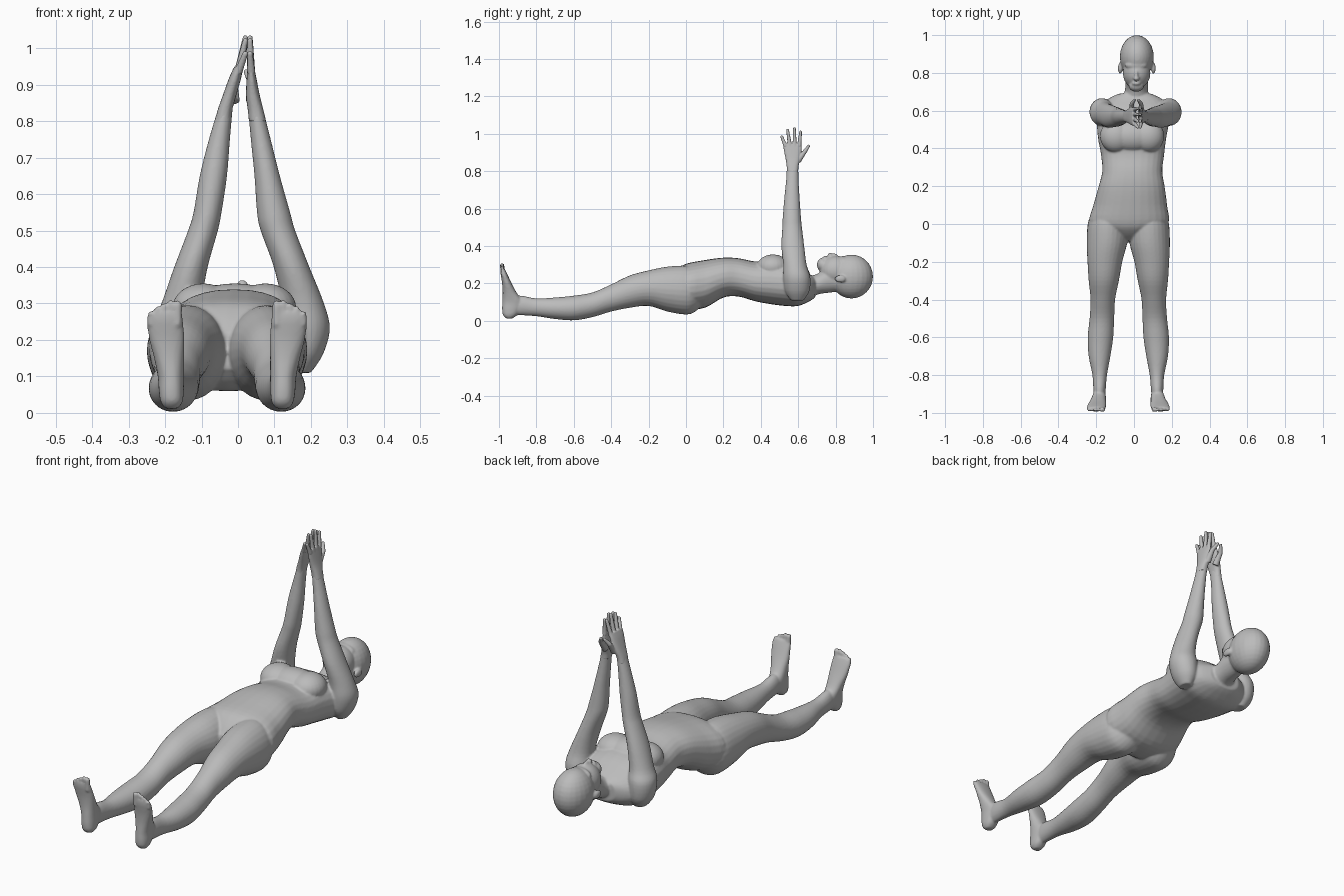
import bpy, bmesh, math
from mathutils import Vector, Matrix

skin = bpy.data.materials.new("plain_grey")
skin.diffuse_color = (0.5, 0.5, 0.5, 1)
HIP_X = -0.03   # mirror plane of the legs


def spline(rows, steps=4):
    """Catmull-Rom interpolation of section rows."""
    out = []
    for i in range(len(rows) - 1):
        p0, p1 = rows[max(i - 1, 0)], rows[i]
        p2, p3 = rows[i + 1], rows[min(i + 2, len(rows) - 1)]
        for s in range(steps):
            t = s / steps
            out.append([0.5 * (2*b + (c - a)*t + (2*a - 5*b + 4*c - d)*t*t
                               + (3*b - a - 3*c + d)*t**3)
                        for a, b, c, d in zip(p0, p1, p2, p3)])
    return out + [rows[-1]]


def loft(bm, axis, rows, power=2.0, mirror=False, n=28):
    """Skin oval sections: (position on axis, x0, x1, other0, other1)."""
    rings = []
    for a, x0, x1, v0, v1 in spline(rows):
        ring = []
        for k in range(n):
            c, s = math.cos(2*math.pi*k/n), math.sin(2*math.pi*k/n)
            x = (x0+x1)/2 + (x1-x0)/2 * math.copysign(abs(c)**(2/power), c)
            v = (v0+v1)/2 + (v1-v0)/2 * math.copysign(abs(s)**(2/power), s)
            if mirror:
                x = 2*HIP_X - x
            ring.append(bm.verts.new((x, a, v) if axis == 'y' else (x, v, a)))
        rings.append(ring)
    faces = [bm.faces.new(rings[0]), bm.faces.new(rings[-1])]
    for r, q in zip(rings, rings[1:]):
        for k in range(n):
            faces.append(bm.faces.new((r[k], r[(k+1) % n], q[(k+1) % n], q[k])))
    bmesh.ops.recalc_face_normals(bm, faces=faces)


def ball(bm, centre, radii):
    bmesh.ops.create_uvsphere(bm, u_segments=24, v_segments=16, radius=1,
                              matrix=Matrix.Translation(centre) @ Matrix.Diagonal((*radii, 1)))


def digit(bm, a, b, r0, r1):
    """Tapered finger or toe made of a cone and a round tip."""
    a, b = Vector(a), Vector(b)
    rot = (b - a).to_track_quat('Z', 'Y').to_matrix().to_4x4()
    bmesh.ops.create_cone(bm, cap_ends=True, segments=14, radius1=r0, radius2=r1,
                          depth=(b - a).length, matrix=Matrix.Translation((a + b)/2) @ rot)
    ball(bm, b, (r1, r1, r1))


def finish(bm, name, voxel, smooth):
    """Fuse overlapping forms into one soft surface."""
    me = bpy.data.meshes.new(name)
    bm.to_mesh(me)
    bm.free()
    ob = bpy.data.objects.new(name, me)
    bpy.context.collection.objects.link(ob)
    me.materials.append(skin)
    rm = ob.modifiers.new("fuse", 'REMESH')
    rm.mode, rm.voxel_size, rm.use_smooth_shade = 'VOXEL', voxel, True
    sm = ob.modifiers.new("soften", 'SMOOTH')
    sm.factor, sm.iterations = 0.5, smooth
    bpy.context.view_layer.objects.active = ob
    ob.select_set(True)
    for m in ("fuse", "soften"):
        bpy.ops.object.modifier_apply(modifier=m)
    bpy.ops.object.shade_smooth()
    ob.select_set(False)


body = bmesh.new()
# torso
loft(body, 'y', [(-.09, -.07, .01, .12, .22), (-.05, -.14, .08, .08, .27),
                 (0, -.235, .18, .06, .305), (.1, -.215, .175, .07, .325),
                 (.2, -.187, .162, .125, .338), (.28, -.168, .15, .13, .335),
                 (.37, -.175, .16, .105, .318), (.45, -.19, .17, .09, .325),
                 (.53, -.197, .185, .08, .32), (.6, -.2, .2, .08, .295),
                 (.66, -.14, .15, .105, .25), (.69, -.08, .09, .125, .235)], power=2.3)
# chest
ball(body, (-.008, .465, .285), (.14, .085, .07))
for s in (-1, 1):
    ball(body, (-.01 + s*.085, .465, .288), (.085, .088, .067))
# neck
loft(body, 'y', [(.6, -.08, .09, .1, .23), (.70, -.05, .075, .14, .25),
                 (.76, -.045, .074, .15, .29), (.84, -.04, .07, .16, .28)])
# head: skull, cheeks, chin, brow, nose, lips, ears
ball(body, (.015, .885, .237), (.09, .115, .117))
ball(body, (.014, .80, .268), (.073, .085, .08))
ball(body, (.012, .73, .3), (.04, .03, .037))
ball(body, (.012, .84, .315), (.06, .025, .032))
ball(body, (.012, .785, .345), (.011, .028, .017))
ball(body, (.012, .77, .35), (.017, .012, .015))
ball(body, (.012, .744, .33), (.024, .012, .02))
for s in (-1, 1):
    ball(body, (.015 + s*.088, .825, .225), (.012, .03, .02))
# arms
loft(body, 'z', [(.11, -.19, -.13, .56, .63), (.16, -.225, -.11, .53, .66),
                 (.24, -.235, -.105, .52, .665), (.3, -.21, -.1, .52, .645),
                 (.4, -.175, -.083, .51, .632), (.5, -.137, -.055, .515, .62),
                 (.55, -.122, -.045, .517, .615), (.65, -.105, -.03, .525, .608),
                 (.75, -.08, -.022, .535, .602), (.84, -.053, -.014, .54, .6)])
loft(body, 'z', [(.11, .15, .2, .56, .63), (.16, .125, .233, .53, .66),
                 (.23, .12, .252, .52, .665), (.3, .12, .236, .52, .645),
                 (.4, .098, .196, .51, .632), (.5, .062, .157, .515, .62),
                 (.55, .052, .143, .517, .615), (.65, .045, .115, .525, .608),
                 (.75, .035, .09, .535, .602), (.84, .027, .067, .54, .6)])
# legs and feet
for m in (False, True):
    loft(body, 'y', [(.09, -.19, -.06, .09, .25), (.05, -.225, -.035, .05, .28),
                     (0, -.245, -.03, .034, .295), (-.1, -.25, -.036, .05, .29),
                     (-.2, -.246, -.062, .08, .27), (-.3, -.24, -.08, .07, .243),
                     (-.4, -.23, -.1, .05, .195), (-.5, -.235, -.105, .02, .152),
                     (-.6, -.245, -.11, .003, .135), (-.7, -.24, -.125, .01, .125),
                     (-.8, -.22, -.143, .025, .12), (-.88, -.215, -.15, .03, .135),
                     (-.93, -.21, -.155, .03, .13)], mirror=m)
    loft(body, 'z', [(.012, -.2, -.165, -.96, -.93), (.03, -.212, -.152, -.978, -.905),
                     (.06, -.217, -.149, -.983, -.885), (.1, -.22, -.148, -.982, -.872),
                     (.15, -.23, -.148, -.98, -.905), (.2, -.243, -.147, -.983, -.932),
                     (.25, -.25, -.15, -.991, -.955), (.275, -.245, -.155, -.992, -.967)],
         power=2.3, mirror=m)
    for i, (tip, r) in enumerate([(.296, .0125), (.3, .0095), (.293, .009),
                                  (.284, .0085), (.272, .008)]):
        x = -.166 - .0185*i
        x = 2*HIP_X - x if m else x
        digit(body, (x, -.978, .24), (x, -.983, tip), r, r)
finish(body, "body", .0055, 4)

# hands
palms = {"left_hand": [(.8, -.063, -.02, .54, .6), (.83, -.056, -.016, .538, .602),
                       (.87, -.042, -.005, .532, .612), (.92, -.024, .009, .522, .618),
                       (.95, -.01, .013, .52, .617)],
         "right_hand": [(.8, .03, .077, .54, .6), (.83, .027, .07, .538, .602),
                        (.87, .022, .06, .532, .612), (.92, .024, .05, .522, .618),
                        (.95, .027, .044, .52, .617)]}
for name, rows in palms.items():
    bm = bmesh.new()
    loft(bm, 'z', rows, power=2.4)
    left = name == "left_hand"
    base, end, thumb = (.001, .02, -.012) if left else (.036, .033, .038)
    for y0, y1, tip in [(.532, .512, .985), (.556, .543, 1.02),
                        (.581, .58, 1.028), (.605, .613, 1.01)]:
        digit(bm, (base, y0, .935), (end, y1, tip), .0115, .0075)
    digit(bm, (thumb, .598, .855), (thumb, .635, .905), .017, .011)
    digit(bm, (thumb, .635, .905), (thumb + (.015 if left else -.015), .656, .935), .0115, .0075)
    finish(bm, name, .003, 2)
